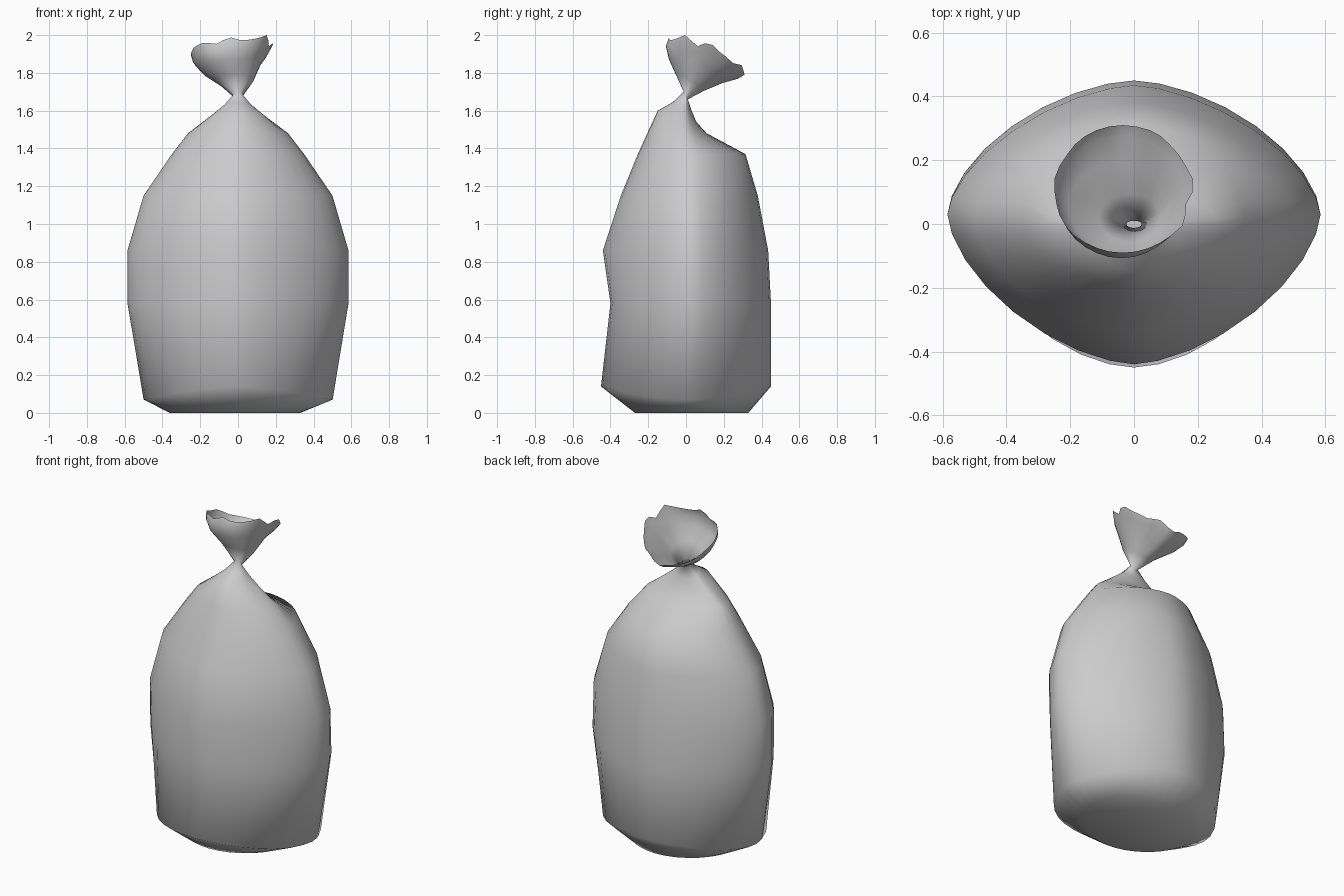
import bpy, bmesh
from math import sin, cos, pi, copysign

N = 32
# ring: centre x, half width x, y of sides, y front, y back, z front, z side, z back, roundness, ruffle
RINGS = [
    (-.015, .345, .02, -.27, .33, 0, 0, 0, 1.9, 0),
    (0, .50, .02, -.45, .45, .14, .07, .14, 1.75, .004),
    (0, .585, .03, -.40, .45, .58, .58, .58, 1.65, 0),
    (0, .585, .03, -.44, .435, .86, .86, .86, 1.6, 0),
    (0, .50, .02, -.345, .38, 1.15, 1.15, 1.15, 1.7, 0),
    (0, .35, .02, -.255, .315, 1.37, 1.37, 1.37, 1.8, 0),
    (0, .265, 0, -.205, .11, 1.48, 1.48, 1.48, 1.8, 0),
    (0, .145, 0, -.15, .055, 1.60, 1.57, 1.54, 1.8, .003),
    (0, .075, 0, -.07, .03, 1.645, 1.625, 1.60, 2, .003),
    (0, .024, 0, -.012, .01, 1.70, 1.68, 1.66, 2, 0),
    (-.015, .095, .02, -.055, .095, 1.79, 1.76, 1.705, 2, .003),
    (-.04, .165, .06, -.09, .195, 1.86, 1.84, 1.75, 2, .006),
    (-.04, .200, .09, -.107, .275, 1.925, 1.885, 1.775, 2, .010),
    (-.035, .215, .10, -.09, .31, 1.965, 1.92, 1.80, 2, .015),
]


def power(v, p):
    return copysign(abs(v) ** (2 / p), v)


def ring_points(cx, hx, cy, yf, yb, zf, zs, zb, p, ruffle):
    pts = []
    for i in range(N):
        a = 2 * pi * i / N
        u, s = power(cos(a), p), power(sin(a), p)
        # ruffles are strongest on the right side of the opening
        w = ruffle * (sin(7 * a) + .5 * sin(11 * a + 1)) * (.65 + .35 * cos(a))
        x = cx + (hx + w * .6) * u
        y = cy + ((yb - cy) if s > 0 else (cy - yf)) * s
        z = zs + (zb - zf) / 2 * s + ((zb + zf) / 2 - zs) * s * s
        if zs > 1.8:
            z += w + (x - cx) * .1
        pts.append((x, y, z))
    return pts


# bag skin with closed base, pinched neck and open flared top
bm = bmesh.new()
loops = [[bm.verts.new(c) for c in ring_points(*r)] for r in RINGS]
for lo, hi in zip(loops, loops[1:]):
    for i in range(N):
        j = (i + 1) % N
        bm.faces.new((lo[i], lo[j], hi[j], hi[i]))
bm.faces.new(list(reversed(loops[0])))

# fit the flared top to the full height
top = max(v.co.z for v in bm.verts)
for v in bm.verts:
    if v.co.z > 1.7:
        v.co.z = 1.7 + (v.co.z - 1.7) * .3 / (top - 1.7)
for f in bm.faces:
    f.smooth = True

mesh = bpy.data.meshes.new("tied_bag")
bm.to_mesh(mesh)
bm.free()
bag = bpy.data.objects.new("tied_bag", mesh)
bpy.context.collection.objects.link(bag)
